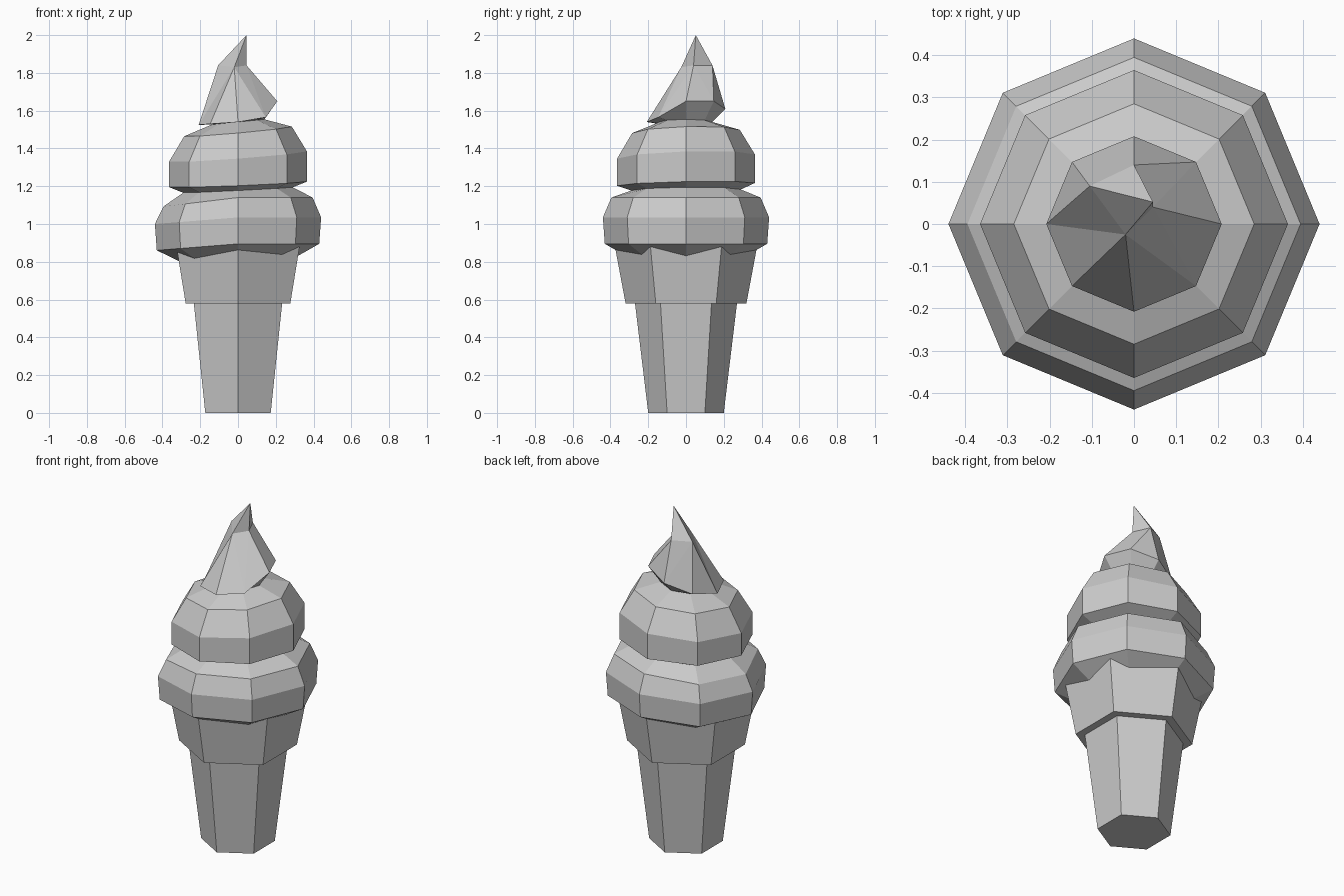
import bpy
import bmesh
from math import cos, sin, pi

old = bpy.data.objects.get("Cube")
if old:
    bpy.data.objects.remove(old, do_unlink=True)

grey = bpy.data.materials.new("light_grey")
grey.use_nodes = True
colour = (0.6, 0.6, 0.6, 1)
grey.diffuse_color = colour
grey.node_tree.nodes["Principled BSDF"].inputs["Base Color"].default_value = colour


def add_ring(bm, sides, radius, height, start=0.0):
    """Regular polygon of vertices; height is a function of x and y."""
    ring = []
    for i in range(sides):
        a = start + 2 * pi * i / sides
        x, y = radius * cos(a), radius * sin(a)
        ring.append(bm.verts.new((x, y, height(x, y))))
    return ring


def bridge(bm, low, high):
    n = len(low)
    for i in range(n):
        j = (i + 1) % n
        bm.faces.new((low[i], low[j], high[j], high[i]))


def finish(bm, name):
    bmesh.ops.recalc_face_normals(bm, faces=bm.faces)
    mesh = bpy.data.meshes.new(name)
    bm.to_mesh(mesh)
    bm.free()
    mesh.materials.append(grey)
    obj = bpy.data.objects.new(name, mesh)
    bpy.context.collection.objects.link(obj)
    return obj


# Six-sided wafer cone with a stepped collar
bm = bmesh.new()
profile = [(0.2, 0), (0.27, 0.58), (0.32, 0.58), (0.38, 0.9)]
rings = [add_ring(bm, 6, r, lambda x, y, z=z: z, pi / 6) for r, z in profile]
for low, high in zip(rings, rings[1:]):
    bridge(bm, low, high)
bm.faces.new(rings[0])
bm.faces.new(rings[-1])
finish(bm, "wafer_cone")

# Soft ice: the lower swirl sags on one side, the upper swirl leans
bm = bmesh.new()


def sag(z, k):
    return lambda x, y: z + k * min(x, 0)


def lean(z, kx, ky):
    return lambda x, y: z + kx * x + ky * y


swirl = [
    (0.28, sag(0.81, 0.08)), (0.43, sag(0.895, 0.08)),
    (0.44, sag(1.035, 0.08)), (0.395, sag(1.14, 0.12)),
    (0.29, lean(1.18, 0.05, 0.01)), (0.365, lean(1.21, 0.04, 0.02)),
    (0.365, lean(1.357, 0.075, 0.03)), (0.285, lean(1.49, 0.09, 0.03)),
    (0.14, lean(1.54, 0.1, 0)),
]
rings = [add_ring(bm, 8, r, h) for r, h in swirl]

# Flared skirt of the peak, rising towards the back left
skirt = add_ring(bm, 8, 0.208, lambda x, y: 0)
for v, z in zip(skirt, (1.65, 1.65, 1.61, 1.56, 1.525, 1.53, 1.54, 1.565)):
    v.co.z = z
rings.append(skirt)
for low, high in zip(rings, rings[1:]):
    bridge(bm, low, high)
bm.faces.new(rings[0])

# Twisted peak: skirt gathers into four shoulders, then a bent tip
right, front, left, back = [bm.verts.new(p) for p in (
    (-0.105, 0.09, 1.84), (-0.02, -0.025, 1.83),
    (0.045, 0.04, 1.84), (0, 0.14, 1.84))]
tip = bm.verts.new((0.045, 0.052, 2))
gather = [left, left, back, right, right, front, front, front]
for i in range(8):
    j = (i + 1) % 8
    a, b = gather[i], gather[j]
    bm.faces.new((skirt[i], skirt[j], b))
    if a != b:
        bm.faces.new((skirt[i], b, a))
shoulders = [left, back, right, front]
for i in range(4):
    bm.faces.new((shoulders[i], shoulders[(i + 1) % 4], tip))
finish(bm, "ice_cream_swirl")
